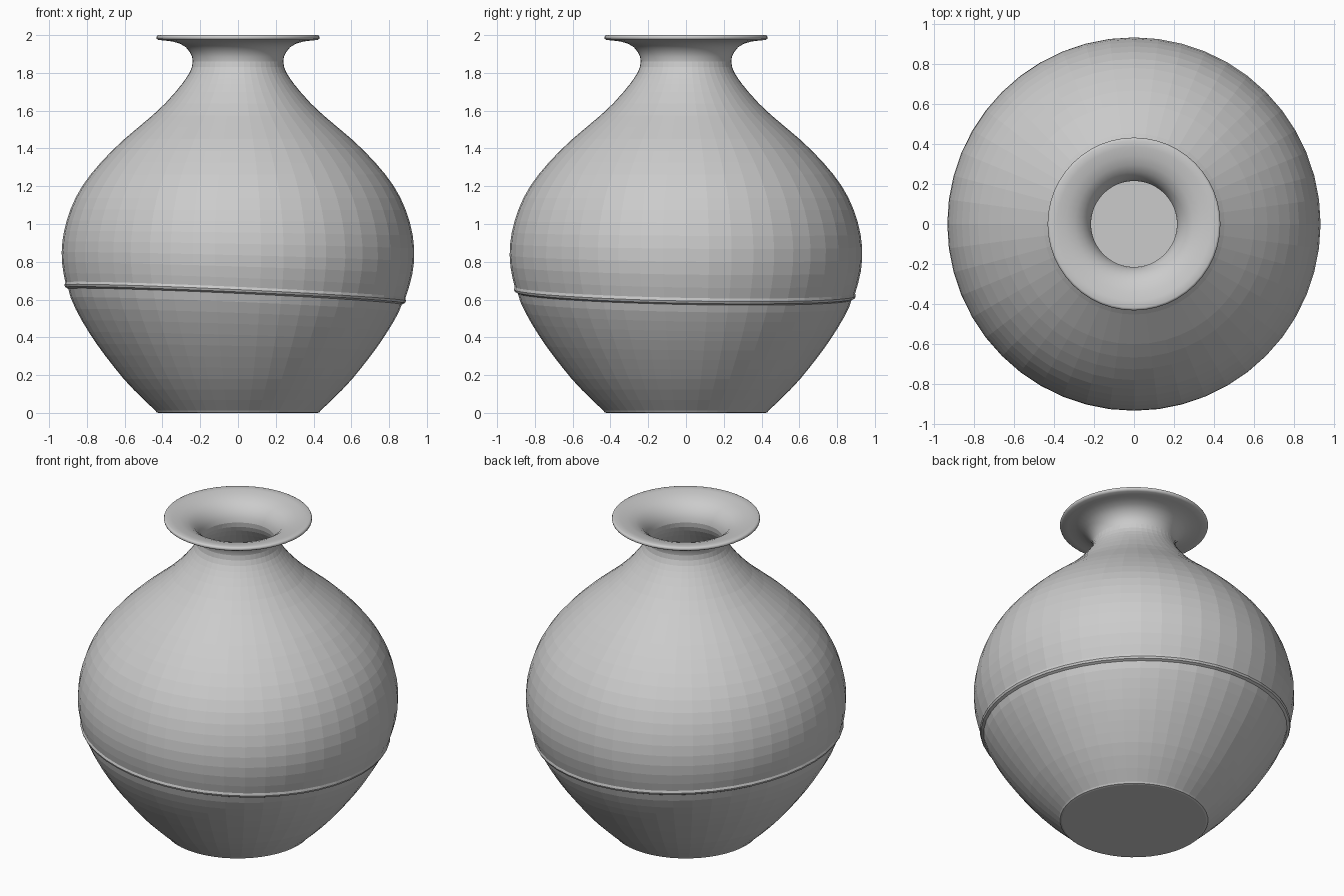
import bpy, bmesh, math

if "Cube" in bpy.data.objects:
    bpy.data.objects.remove(bpy.data.objects["Cube"])

SEG = 48
WALL = 0.025

# outer body silhouette: (height, radius)
BODY = [(0.012, 0.437), (0.1, 0.53), (0.2, 0.622), (0.4, 0.772), (0.6, 0.882),
        (0.8, 0.932), (1.0, 0.912), (1.2, 0.825), (1.4, 0.655), (1.6, 0.425),
        (1.7, 0.33), (1.8, 0.257), (1.86, 0.24)]


def radius(z):
    """Smooth cubic interpolation of the body silhouette."""
    n = len(BODY)
    z = min(max(z, BODY[0][0]), BODY[-1][0])
    slope = []
    for i in range(n):
        a, b = BODY[max(i - 1, 0)], BODY[min(i + 1, n - 1)]
        slope.append((b[1] - a[1]) / (b[0] - a[0]))
    slope[-1] = 0
    for i in range(n - 1):
        (z0, r0), (z1, r1) = BODY[i], BODY[i + 1]
        if z <= z1:
            h = z1 - z0
            t = (z - z0) / h
            return ((2*t**3 - 3*t*t + 1) * r0 + (t**3 - 2*t*t + t) * h * slope[i]
                    + (3*t*t - 2*t**3) * r1 + (t**3 - t*t) * h * slope[i + 1])


def ring(bm, r, z, tilted=False, bump=0.0):
    verts = []
    for i in range(SEG):
        a = 2 * math.pi * i / SEG
        x, y = math.cos(a), math.sin(a)
        zz, rr = z, r
        if tilted:  # slanted rings follow the seam, still lying on the body
            w = max(0.0, 1 - abs(z - 0.63) / 0.45)
            zz = z + w * (-0.043 * x - 0.018 * y)
            rr = radius(zz) + bump
        verts.append(bm.verts.new((rr * x, rr * y, zz)))
    return verts


bm = bmesh.new()
rings = []

# base edge and lower body
rings.append(ring(bm, 0.42, 0.0))
rings.append(ring(bm, 0.431, 0.003))
for i in range(11):
    rings.append(ring(bm, 0, 0.012 + 0.056 * i, True))

# slanted seam: small overhanging ridge
for z, bump in [(0.615, -0.004), (0.623, 0.009), (0.635, 0.010), (0.65, 0.001)]:
    rings.append(ring(bm, 0, z, True, bump))

# upper body
for i in range(17):
    rings.append(ring(bm, 0, 0.70 + 0.0625 * i, True))
for z in (1.74, 1.77, 1.80, 1.83, 1.86):
    rings.append(ring(bm, radius(z), z))

# flared lip, outside then rolled edge then inside
LIP = [(0.243, 1.885), (0.255, 1.91), (0.275, 1.935), (0.305, 1.954), (0.345, 1.966),
       (0.385, 1.971), (0.42, 1.974), (0.43, 1.98), (0.432, 1.988), (0.429, 1.996),
       (0.42, 2.0), (0.385, 1.996), (0.34, 1.988), (0.295, 1.972), (0.26, 1.949),
       (0.235, 1.918), (0.22, 1.887), (0.215, 1.86)]
for r, z in LIP:
    rings.append(ring(bm, r, z))

# inner wall down to the floor
for z in (1.83, 1.8, 1.76, 1.7, 1.6, 1.5, 1.4, 1.3, 1.2, 1.1, 1.0, 0.9, 0.8,
          0.7, 0.6, 0.5, 0.4, 0.3, 0.2, 0.1, 0.03):
    rings.append(ring(bm, radius(z) - WALL, z))

for a, b in zip(rings, rings[1:]):
    for i in range(SEG):
        j = (i + 1) % SEG
        bm.faces.new((a[i], a[j], b[j], b[i]))
bm.faces.new(rings[0][::-1])   # underside
bm.faces.new(rings[-1])        # inner floor
bmesh.ops.recalc_face_normals(bm, faces=bm.faces)

mesh = bpy.data.meshes.new("vase")
bm.to_mesh(mesh)
bm.free()

# rounded lip is smooth, body stays faceted
for p in mesh.polygons:
    p.use_smooth = p.center.z > 1.86 and len(p.vertices) == 4
vase = bpy.data.objects.new("vase", mesh)
bpy.context.collection.objects.link(vase)
